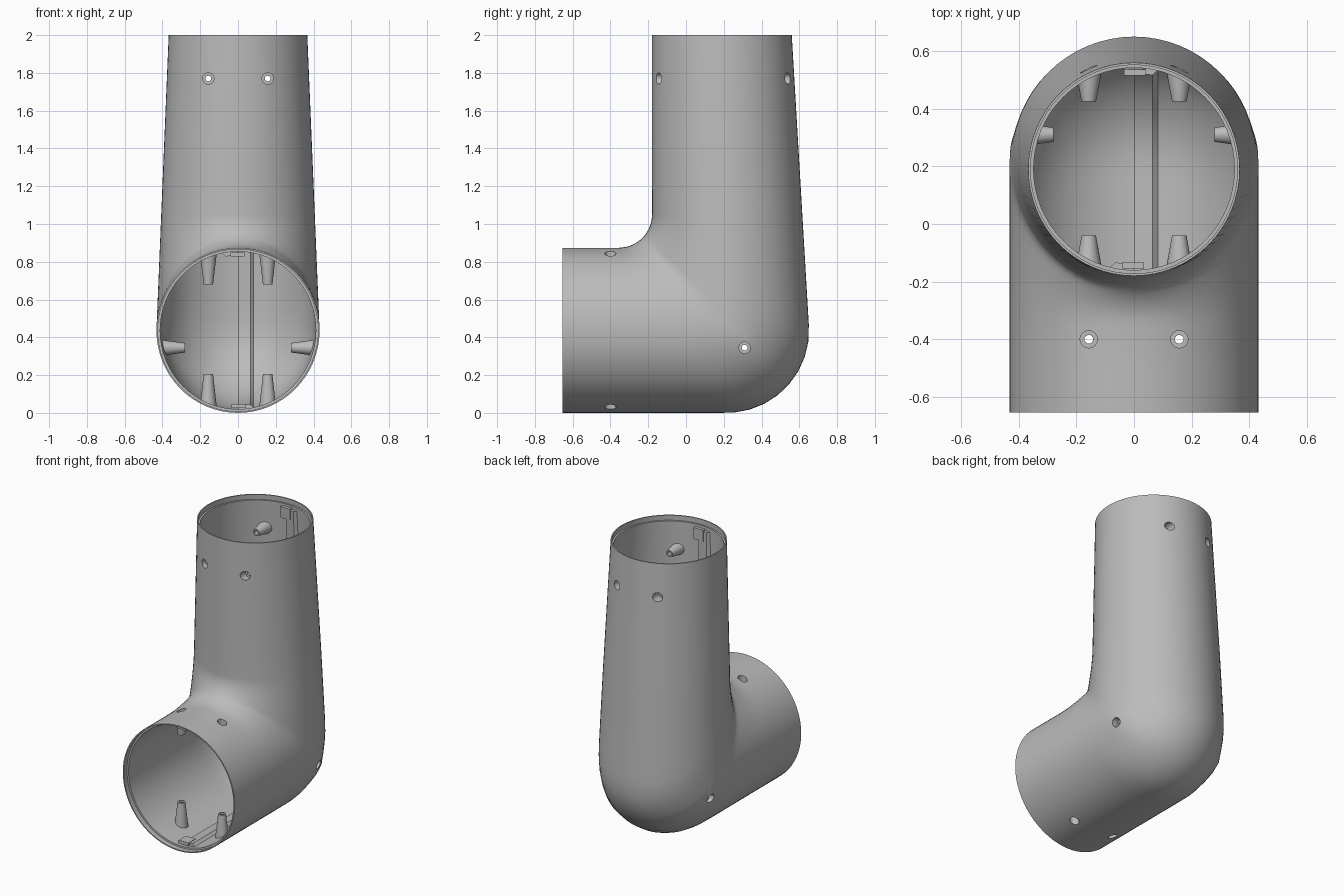
import bpy, bmesh
from math import sin, cos, pi, asin, sqrt, radians
from mathutils import Vector

cube = bpy.data.objects.get("Cube")
if cube:
    bpy.data.objects.remove(cube, do_unlink=True)

grey = bpy.data.materials.new("plain grey")
grey.use_nodes = True
grey.diffuse_color = (0.5, 0.5, 0.5, 1)
grey.node_tree.nodes["Principled BSDF"].inputs["Base Color"].default_value = (0.5, 0.5, 0.5, 1)

SIDES = 64
R = 0.437            # lower tube radius and axis height
WIDE, NARROW = 0.432, 0.367
FRONT, REAR, TOP = -0.655, 0.652, 2.0
PIVOT, FILLET = Vector((-0.355, 1.05)), 0.175   # bend pivot in (y, z)
WALL, LIP, LIP_DEPTH = 0.02, 0.008, 0.035


def loft(bm, rings, closed=False):
    """Skin a list of equal-length point rings."""
    vs = [[bm.verts.new(p) for p in ring] for ring in rings]
    n = len(vs[0])
    pairs = list(zip(vs, vs[1:])) + ([(vs[-1], vs[0])] if closed else [])
    for a, b in pairs:
        for i in range(n):
            j = (i + 1) % n
            bm.faces.new((a[i], a[j], b[j], b[i]))
    if not closed:
        bm.faces.new(vs[0])
        bm.faces.new(vs[-1])


def finish(name, bm):
    bmesh.ops.recalc_face_normals(bm, faces=bm.faces)
    me = bpy.data.meshes.new(name)
    bm.to_mesh(me)
    bm.free()
    me.materials.append(grey)
    ob = bpy.data.objects.new(name, me)
    bpy.context.collection.objects.link(ob)
    return ob


def boolean(ob, other, op):
    m = ob.modifiers.new(op.lower(), 'BOOLEAN')
    m.operation, m.object, m.solver = op, other, 'EXACT'
    bpy.context.view_layer.objects.active = ob
    bpy.ops.object.modifier_apply(modifier=m.name)


# Cross-sections along the elbow: centre, outward direction, outer/inner/side radii
def taper(z, low, high):
    return low + (high - low) * (z - R) / (TOP - R)


def section(kind, v):
    if kind == "low":
        return Vector((v, R)), Vector((0, -1)), R, R, WIDE
    if kind == "up":
        c = taper(v, 0.235, 0.19)
        return Vector((c, v)), Vector((1, 0)), taper(v, REAR, 0.56) - c, c + 0.18, taper(v, WIDE, NARROW)
    d = Vector((sin(v), -cos(v)))
    # distance from the pivot to the centre line
    t_low = (PIVOT.y - R) / -d.y
    slope = (0.19 - 0.235) / (TOP - R)
    t_up = (0.235 + slope * (PIVOT.y - R) - PIVOT.x) / (d.x - slope * d.y)
    t = min(t_low, t_up)
    c = PIVOT + d * t
    # distance from the pivot to the floor, the sloping rear or the round heel
    k = (0.56 - REAR) / (TOP - R)
    far = min(PIVOT.y / -d.y, (REAR + k * (PIVOT.y - R) - PIVOT.x) / (d.x - k * d.y))
    heel = Vector((REAR - R, R))
    q = PIVOT - heel
    disc = q.dot(d) ** 2 - q.length_squared + R * R
    if disc > 0:
        t_heel = -q.dot(d) + sqrt(disc)
        p = PIVOT + d * t_heel
        if p.x > heel.x and p.y < heel.y:
            far = min(far, t_heel)
    return c, d, far - t, t - FILLET, taper(max(c.y, R), WIDE, NARROW)


def point(sec, angle, s):
    c, u, a, b, w = sec
    r = (a if cos(angle) > 0 else b) - s
    p = c + u * (r * cos(angle))
    return Vector(((w - s) * sin(angle), p.x, p.y))


def ring(kind, v, s):
    sec = section(kind, v)
    return [point(sec, 2 * pi * i / SIDES, s) for i in range(SIDES)]


BEND = [("bend", radians(4 + 82 * i / 22)) for i in range(23)]
MID = [("low", -0.5), ("low", PIVOT.x)] + BEND + [("up", PIVOT.y + 0.15 * i) for i in range(6)]
ENDS = [("low", FRONT)], [("up", TOP)]
STEPS = [("low", FRONT + LIP_DEPTH)], [("up", TOP - LIP_DEPTH)]

# Hollow elbow shell with a thinner lip at both rims
bm = bmesh.new()
rings = [ring(*p, 0) for p in ENDS[0] + MID + ENDS[1]]
rings += [ring(*p, LIP) for p in ENDS[1] + STEPS[1]]
rings += [ring(*p, WALL) for p in reversed(STEPS[0] + MID + STEPS[1])]
rings += [ring(*p, LIP) for p in STEPS[0] + ENDS[0]]
loft(bm, rings, closed=True)
shell = finish("elbow_shell", bm)

# Solid helper that trims the bosses to the shell
bm = bmesh.new()
loft(bm, [ring(*p, 0.004) for p in ENDS[0] + MID + ENDS[1]])
hull = finish("trim_helper", bm)
hull.hide_render = True


# Screw bosses and their stepped drill holes
def turned(bm, tip, axis, profile):
    axis = Vector(axis)
    side = axis.orthogonal().normalized()
    up = axis.cross(side)
    loft(bm, [[Vector(tip) + axis * d + (side * cos(2 * pi * i / 24) + up * sin(2 * pi * i / 24)) * r
               for i in range(24)] for r, d in profile])


boss_bm, drill_bm = bmesh.new(), bmesh.new()
for sx in (-1, 1):
    x = 0.157 * sx
    for tip, axis, length in (
            ((x, 0.425, 1.77), (0, 1, 0), 0.10),
            ((x, -0.04, 1.77), (0, -1, 0), 0.105),
            ((x, -0.4, 0.68), (0, 0, 1), 0.16),
            ((x, -0.4, 0.205), (0, 0, -1), 0.17),
            ((0.28 * sx, 0.31, 0.345), (sx, 0, 0), 0.14)):
        turned(boss_bm, tip, axis, [(0.025, 0), (0.044, length), (0.046, length + 0.06)])
        seat = length - 0.045
        turned(drill_bm, tip, axis, [(0.015, -0.02), (0.015, seat), (0.03, seat), (0.03, length + 0.1)])
bosses = finish("screw_bosses", boss_bm)
drills = finish("drill_helper", drill_bm)
drills.hide_render = True
boolean(bosses, hull, 'INTERSECT')
boolean(bosses, drills, 'DIFFERENCE')
boolean(shell, drills, 'DIFFERENCE')
for helper in (hull, drills):
    bpy.data.objects.remove(helper, do_unlink=True)

# Overlapping seam flanges inside: one along the heel, one along the inner bend
parts = [shell, bosses]
FLANGE = ((0, 0.012), (0.09, 0.012), (0.065, 0.04), (0, 0.04))
for name, base, sign in (("heel_seam_flange", 0, 1), ("inner_seam_flange", pi, -1)):
    bm = bmesh.new()
    rings = []
    for p in [("low", FRONT + 0.06)] + MID + [("up", TOP - 0.06)]:
        sec = section(*p)
        rings.append([point(sec, base + asin(x / (sec[4] - s)) * (sign if base == 0 else -sign), s)
                      for x, s in FLANGE])
    loft(bm, rings)
    # short locating tabs at the two open ends
    for spans in ((FRONT + 0.05, FRONT + 0.13, "low"), (TOP - 0.13, TOP - 0.05, "up")):
        tab = []
        for v in spans[:2]:
            sec = section(spans[2], v)
            tab.append([point(sec, base + asin(x / (sec[4] - s)) * (sign if base == 0 else -sign), s)
                        for x, s in ((-0.035, 0.024), (0.04, 0.024), (0.04, 0.045), (-0.035, 0.045))])
        loft(bm, tab)
    parts.append(finish(name, bm))

# Smooth shading with crisp edges
bpy.ops.object.select_all(action='DESELECT')
for ob in parts:
    ob.select_set(True)
bpy.context.view_layer.objects.active = shell
bpy.ops.object.shade_smooth_by_angle(angle=radians(30))
